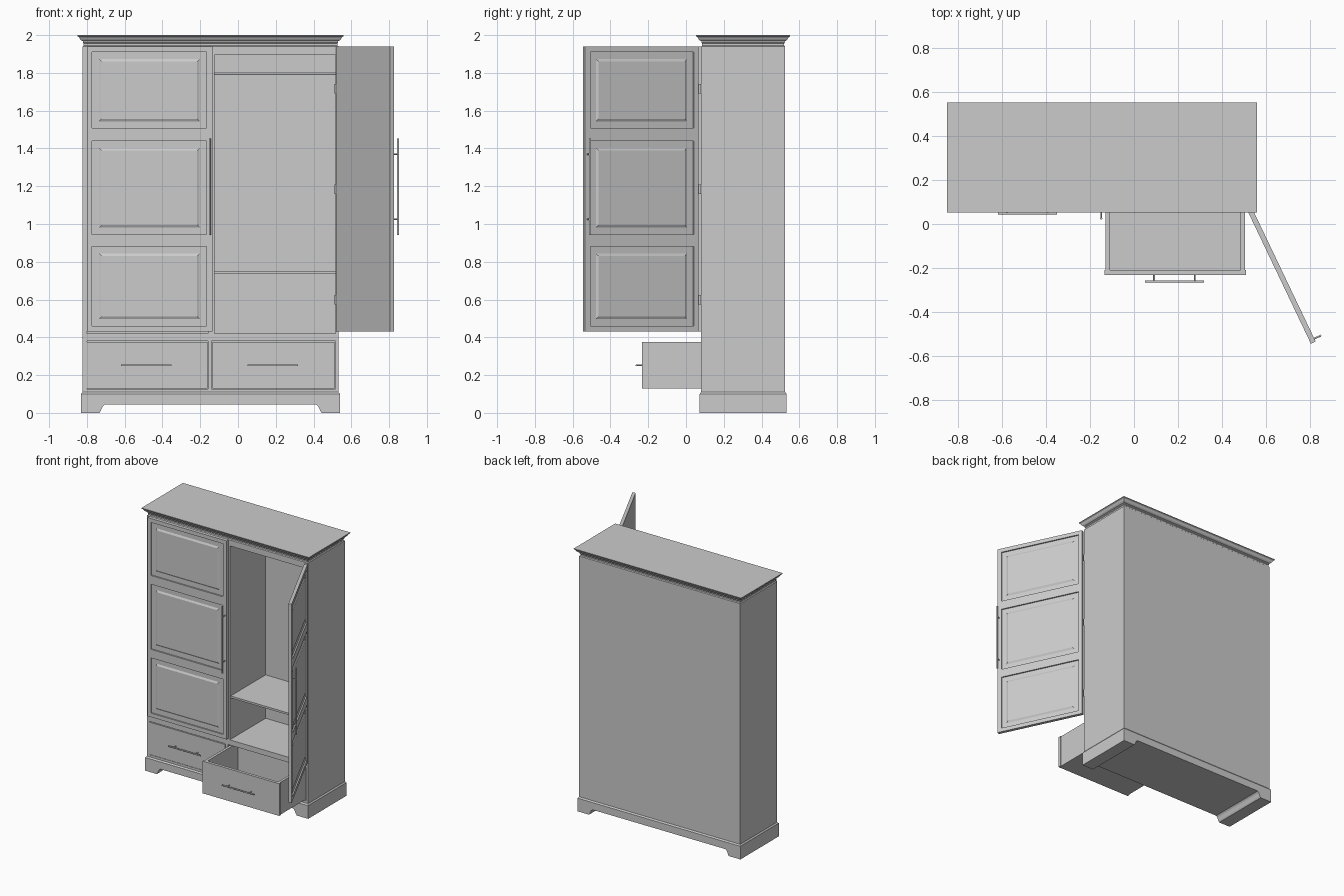
import bpy, bmesh, math
from mathutils import Matrix, Vector

if "Cube" in bpy.data.objects:
    bpy.data.objects.remove(bpy.data.objects["Cube"])


def finish(name, bm, loc=(0, 0, 0), rot=0):
    bmesh.ops.recalc_face_normals(bm, faces=bm.faces)
    me = bpy.data.meshes.new(name)
    bm.to_mesh(me)
    bm.free()
    ob = bpy.data.objects.new(name, me)
    ob.location = loc
    ob.rotation_euler.z = rot
    bpy.context.collection.objects.link(ob)
    return ob


def add_box(bm, x0, x1, y0, y1, z0, z1):
    m = Matrix.LocRotScale(Vector(((x0 + x1) / 2, (y0 + y1) / 2, (z0 + z1) / 2)), None,
                           Vector((abs(x1 - x0), abs(y1 - y0), abs(z1 - z0))))
    bmesh.ops.create_cube(bm, size=1, matrix=m)


def box(name, *dims):
    bm = bmesh.new()
    add_box(bm, *dims)
    return finish(name, bm)


def add_loft(bm, loops):
    rings = [[bm.verts.new(p) for p in loop] for loop in loops]
    for a, b in zip(rings, rings[1:]):
        n = len(a)
        for i in range(n):
            bm.faces.new((a[i], a[(i + 1) % n], b[(i + 1) % n], b[i]))
    bm.faces.new(rings[0])
    bm.faces.new(rings[-1])


def add_rod(bm, a, b, r):
    a, b = Vector(a), Vector(b)
    q = (b - a).to_track_quat('Z', 'Y')
    bmesh.ops.create_cone(bm, cap_ends=True, segments=12, radius1=r, radius2=r, depth=(b - a).length,
                          matrix=Matrix.LocRotScale((a + b) / 2, q, None))


def moulding(name, sections):
    # stacked rectangles following the carcass outline, each (offset, z)
    bm = bmesh.new()
    add_loft(bm, [[(X0 - o, Y0 - o, z), (X1 + o, Y0 - o, z), (X1 + o, Y1 + o, z), (X0 - o, Y1 + o, z)]
                  for o, z in sections])
    return finish(name, bm)


def add_handle(bm, centre, axis, length, post_gap):
    # bar along axis on two posts, projecting towards -y
    c, a, out = Vector(centre), Vector(axis), Vector((0, -0.03, 0))
    add_rod(bm, c + out - a * length / 2, c + out + a * length / 2, 0.005)
    for s in (-1, 1):
        p = c + a * s * post_gap / 2
        add_rod(bm, p, p + out, 0.004)


X0, X1, Y0, Y1 = -0.823, 0.532, 0.08, 0.525
DIV0, DIV1 = -0.16, -0.125

# carcass
box("left_side", X0, -0.80, Y0, Y1, 0.1, 1.94)
box("right_side", 0.515, X1, Y0, Y1, 0.1, 1.94)
box("divider", DIV0, DIV1, Y0, Y1 - 0.015, 0.42, 1.895)
box("drawer_divider", DIV0, -0.14, Y0, Y1 - 0.015, 0.11, 0.38)
box("back_panel", -0.80, 0.515, Y1 - 0.015, Y1, 0.1, 1.94)
box("top_panel", -0.80, 0.515, Y0, Y1 - 0.015, 1.895, 1.94)
box("compartment_floor", -0.80, 0.515, Y0, Y1 - 0.015, 0.38, 0.42)
box("drawer_floor", -0.80, 0.515, Y0, Y1 - 0.015, 0.1, 0.127)
box("shelf", DIV1, 0.515, Y0 + 0.01, Y1 - 0.015, 0.735, 0.75)
bm = bmesh.new()
add_rod(bm, (DIV1, 0.3, 1.797), (0.515, 0.3, 1.797), 0.009)
finish("hanging_rail", bm)

# cornice
moulding("cornice", [(0, 1.935), (0, 1.94), (-0.006, 1.945), (-0.006, 1.955), (-0.002, 1.96),
                     (-0.002, 1.968), (0.006, 1.971), (0.012, 1.977), (0.018, 1.988),
                     (0.026, 1.994), (0.027, 2.0)])

# base with shaped feet, cut through front to back
moulding("base_cap", [(0.008, 0.09), (0.008, 0.1), (0.0, 0.11)])
BX0, BX1 = X0 - 0.008, X1 + 0.008
foot = [(0.097, 0.0), (0.104, 0.010), (0.110, 0.024), (0.116, 0.036), (0.126, 0.045)]
outline = [(BX0, 0.1), (BX0, 0)] + [(BX0 + d, z) for d, z in foot]
outline += [(BX1 - d, z) for d, z in reversed(foot)] + [(BX1, 0), (BX1, 0.1)]
bm = bmesh.new()
add_loft(bm, [[(x, y, z) for x, z in outline] for y in (Y0 - 0.008, Y1 + 0.008)])
finish("base", bm)

# doors: local origin at the hinge edge, body reaching towards s * x, front at -y
W, T = 0.665, 0.024
PANELS = [(1.507, 1.91), (0.945, 1.44), (0.46, 0.88)]


def door(name, s, loc, rot):
    bm = bmesh.new()
    m0, m1 = 0.028 * s, (W - 0.031) * s
    add_box(bm, 0, m0, -T, 0, 0.43, 1.94)
    add_box(bm, m1, W * s, -T, 0, 0.43, 1.94)
    rails = [(1.91, 1.94), (1.44, 1.507), (0.88, 0.945), (0.43, 0.46)]
    for z0, z1 in rails:
        add_box(bm, m0, m1, -T, 0, z0, z1)
    for z0, z1 in PANELS:
        add_box(bm, m0, m1, -T + 0.01, 0, z0, z1)
        # raised field with bevelled border
        loops = []
        for inset, y in ((0.035, -T + 0.011), (0.05, -T + 0.003)):
            a, b = m0 + inset * s, m1 - inset * s
            loops.append([(a, y, z0 + inset), (b, y, z0 + inset), (b, y, z1 - inset), (a, y, z1 - inset)])
        add_loft(bm, loops)
    finish(name, bm, loc, rot)
    bm = bmesh.new()
    add_handle(bm, ((W - 0.014) * s, -T, 1.197), (0, 0, 1), 0.51, 0.345)
    finish(name + "_handle", bm, loc, rot)


door("left_door", 1, (-0.80, Y0 - 0.001, 0), 0)
door("right_door", -1, (0.518, 0.056, 0), math.radians(115.5))

# hinges of the open door
for i, z in enumerate((1.717, 1.185, 0.6)):
    bm = bmesh.new()
    add_rod(bm, (0.521, 0.072, z - 0.025), (0.521, 0.072, z + 0.025), 0.009)
    finish(f"hinge_{i + 1}", bm)


# drawers: front board, open box behind it and a bar handle
def drawer(name, x0, x1, y):
    z0, z1, t, back = 0.13, 0.375, 0.022, y + 0.41
    bm = bmesh.new()
    add_box(bm, x0, x1, y, y + t, z0, z1)
    a, b = x0 + 0.006, x1 - 0.006
    for p, q in ((a, a + 0.02), (b - 0.02, b)):
        add_box(bm, p, q, y + t, back, z0, z1)
    add_box(bm, a + 0.02, b - 0.02, back - 0.02, back, z0, z1)
    add_box(bm, a + 0.02, b - 0.02, y + t, back - 0.02, z0, z0 + 0.015)
    finish(name, bm)
    bm = bmesh.new()
    add_handle(bm, ((x0 + x1) / 2 - 0.004, y, 0.252), (1, 0, 0), 0.268, 0.185)
    finish(name + "_handle", bm)


drawer("left_drawer", -0.80, -0.162, Y0 - 0.002)
drawer("right_drawer", -0.135, 0.51, -0.232)
